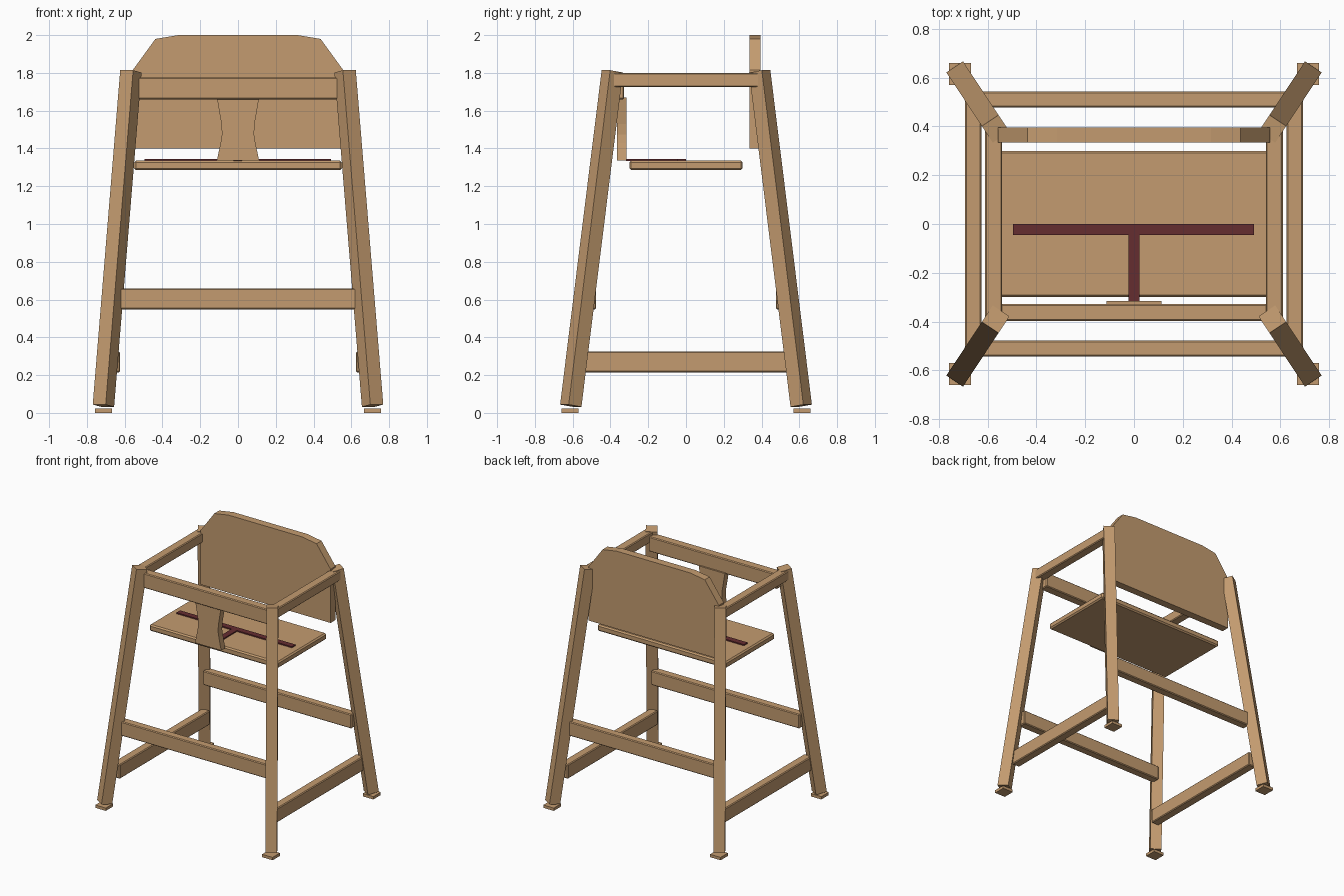
import bpy
from mathutils import Vector, Matrix

if "Cube" in bpy.data.objects:
    bpy.data.objects.remove(bpy.data.objects["Cube"])


def material(name, rgb):
    m = bpy.data.materials.new(name)
    m.diffuse_color = (*rgb, 1)
    m.use_nodes = True
    m.node_tree.nodes["Principled BSDF"].inputs["Base Color"].default_value = m.diffuse_color
    return m


wood = material("wood", (0.55, 0.33, 0.16))
strap_red = material("strap_red", (0.13, 0.026, 0.03))


def make(name, verts, faces, mat, bevel=0):
    me = bpy.data.meshes.new(name)
    me.from_pydata(verts, [], faces)
    me.materials.append(mat)
    ob = bpy.data.objects.new(name, me)
    bpy.context.collection.objects.link(ob)
    if bevel:
        b = ob.modifiers.new("bevel", 'BEVEL')
        b.width = bevel
        b.segments = 1
    return ob


def prism(name, outline, y0, y1, mat, bevel=0):
    """Extrude an anticlockwise (x, z) outline from y0 to y1."""
    n = len(outline)
    verts = [(x, y, z) for y in (y0, y1) for x, z in outline]
    faces = [tuple(range(n)), tuple(reversed(range(n, 2 * n)))]
    faces += [(i, i + n, (i + 1) % n + n, (i + 1) % n) for i in range(n)]
    return make(name, verts, faces, mat, bevel)


def box(name, x, y, z, mat=wood, bevel=0):
    """Box from (min, max) ranges."""
    outline = [(x[0], z[0]), (x[1], z[0]), (x[1], z[1]), (x[0], z[1])]
    return prism(name, outline, y[0], y[1], mat, bevel)


def mirrored(half):
    """Complete an outline from its right half, listed bottom to top."""
    return half + [(-x, z) for x, z in reversed(half)]


# Splayed legs turned toward the corners, with flat foot pads
for sx, side in ((-1, "left"), (1, "right")):
    for sy, end in ((-1, "front"), (1, "back")):
        low = Vector((sx * 0.7125, sy * 0.61, 0.038))
        high = Vector((sx * 0.567, sy * 0.39, 1.808))
        axis = (high - low).normalized()
        across = axis.cross(Vector((0, 0, 1))).normalized()
        rot = Matrix((across, axis.cross(across), axis)).transposed().to_4x4()
        h, length = 0.041, (high - low).length
        leg = box(f"{end}_{side}_leg", (-h, h), (-h, h), (0, length))
        leg.data.transform(Matrix.Translation(low) @ rot)
        fx, fy = sx * 0.713, sy * 0.615
        box(f"{end}_{side}_foot", (fx - 0.045, fx + 0.045),
            (fy - 0.045, fy + 0.045), (0, 0.022))

# Stretchers and upper arm rails on both sides
for s, side in ((-1, "left"), (1, "right")):
    box(f"{side}_arm_rail", sorted((s * 0.54, s * 0.61)), (-0.39, 0.39),
        (1.725, 1.80), bevel=0.006)
    box(f"{side}_stretcher", sorted((s * 0.625, s * 0.692)), (-0.55, 0.55),
        (0.215, 0.325), bevel=0.006)
for s, end in ((-1, "front"), (1, "back")):
    box(f"{end}_stretcher", (-0.635, 0.635), sorted((s * 0.477, s * 0.542)),
        (0.548, 0.658), bevel=0.006)
box("front_top_rail", (-0.55, 0.55), (-0.398, -0.328), (1.66, 1.775), bevel=0.006)

# Seat board
box("seat", (-0.55, 0.55), (-0.30, 0.30), (1.285, 1.335), bevel=0.01)

# Backrest with clipped upper corners
prism("backrest", mirrored([(0.557, 1.40), (0.557, 1.815), (0.437, 1.98),
                            (0.315, 2.0)]), 0.335, 0.395, wood)

# Waisted crotch post
prism("crotch_post", mirrored([(0.112, 1.335), (0.092, 1.43), (0.085, 1.475),
                               (0.088, 1.53), (0.112, 1.67)]),
      -0.365, -0.315, wood)

# Safety strap lying on the seat
box("lap_strap", (-0.495, 0.492), (-0.045, 0), (1.334, 1.344), strap_red)
box("crotch_strap", (-0.023, 0.022), (-0.318, -0.045), (1.334, 1.344), strap_red)
